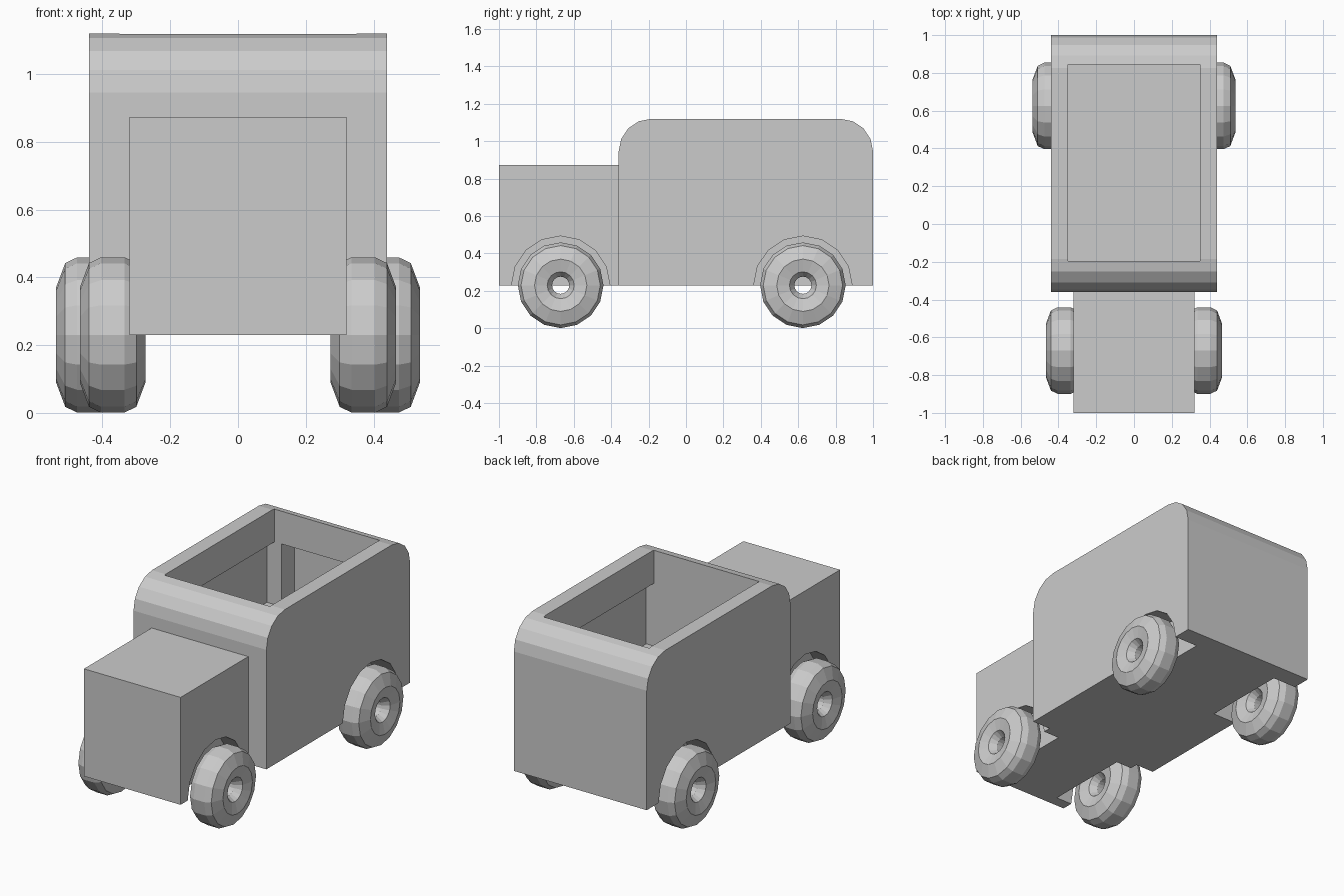
import bpy, bmesh
from math import sin, cos, pi, radians
from mathutils import Matrix

if "Cube" in bpy.data.objects:
    bpy.data.objects.remove(bpy.data.objects["Cube"])

WHEEL_Z = 0.23
FRONT_Y, REAR_Y = -0.67, 0.625


def to_object(name, bm):
    bmesh.ops.recalc_face_normals(bm, faces=bm.faces[:])
    mesh = bpy.data.meshes.new(name)
    bm.to_mesh(mesh)
    bm.free()
    obj = bpy.data.objects.new(name, mesh)
    bpy.context.collection.objects.link(obj)
    return obj


def box(name, x0, x1, y0, y1, z0, z1):
    bm = bmesh.new()
    m = Matrix.Translation(((x0 + x1) / 2, (y0 + y1) / 2, (z0 + z1) / 2)) \
        @ Matrix.Diagonal((x1 - x0, y1 - y0, z1 - z0, 1))
    bmesh.ops.create_cube(bm, size=1, matrix=m)
    return to_object(name, bm)


def prism(name, outline, x0, x1):
    """Extrude a (y, z) outline along x."""
    bm = bmesh.new()
    face = bm.faces.new([bm.verts.new((x0, y, z)) for y, z in outline])
    ext = bmesh.ops.extrude_face_region(bm, geom=[face])
    bmesh.ops.translate(bm, vec=(x1 - x0, 0, 0),
                        verts=[v for v in ext["geom"] if isinstance(v, bmesh.types.BMVert)])
    return to_object(name, bm)


def cut(obj, cutters):
    for c in cutters:
        c.hide_render = True
        mod = obj.modifiers.new("cut", "BOOLEAN")
        mod.operation = "DIFFERENCE"
        mod.solver = "EXACT"
        mod.object = c
        bpy.context.view_layer.objects.active = obj
        bpy.ops.object.modifier_apply(modifier=mod.name)
        bpy.data.objects.remove(c)


def wheel_wells(y, inner):
    r = 0.263
    ring = [(y + r * sin(2 * pi * i / 16), WHEEL_Z + r * cos(2 * pi * i / 16)) for i in range(16)]
    return [prism("well_cutter", ring, s * inner, s * 0.7) for s in (-1, 1)]


# Cabin: side profile with rounded roof corners
R, ZC = 0.175, 0.945
steps = [radians(22.5 * i) for i in range(5)]
outline = [(-0.36, 0.23), (1.0, 0.23)]
outline += [(1.0 - R + R * cos(a), ZC + R * sin(a)) for a in steps]
outline += [(-0.36 + R - R * cos(a), ZC + R * sin(a)) for a in reversed(steps)]
cabin = prism("cabin", outline, -0.44, 0.44)

# Open top, widened side pockets and rear pocket below the rim, wheel wells
FLOOR = 0.545
cut(cabin, [box("opening_cutter", -0.35, 0.35, -0.195, 0.845, FLOOR, 1.4),
            box("side_cutter", -0.40, 0.40, -0.195, 0.845, FLOOR, 0.92),
            box("rear_cutter", -0.305, 0.305, 0.7, 0.97, FLOOR, 0.92)]
    + wheel_wells(REAR_Y, 0.285))

# Hood block with its wheel wells
hood = box("hood", -0.32, 0.32, -1.0, -0.36, 0.23, 0.873)
cut(hood, wheel_wells(FRONT_Y, 0.215))

# Wheels: closed cross-section (x offset, radius) spun round the axle
half = [(0.035, 0.229), (0.07, 0.212), (0.097, 0.14), (0.08, 0.072), (0.04, 0.046)]
section = half + [(-x, r) for x, r in reversed(half)]


def wheel(name, x, y, sides=16):
    bm = bmesh.new()
    rings = [[bm.verts.new((x + px, y + r * sin(2 * pi * i / sides),
                            WHEEL_Z + r * cos(2 * pi * i / sides))) for px, r in section]
             for i in range(sides)]
    n = len(section)
    for i in range(sides):
        a, b = rings[i], rings[(i + 1) % sides]
        for j in range(n):
            k = (j + 1) % n
            bm.faces.new((a[j], a[k], b[k], b[j]))
    return to_object(name, bm)


for side, s in (("left", -1), ("right", 1)):
    wheel(f"front_{side}_wheel", s * 0.37, FRONT_Y)
    wheel(f"rear_{side}_wheel", s * 0.44, REAR_Y)
